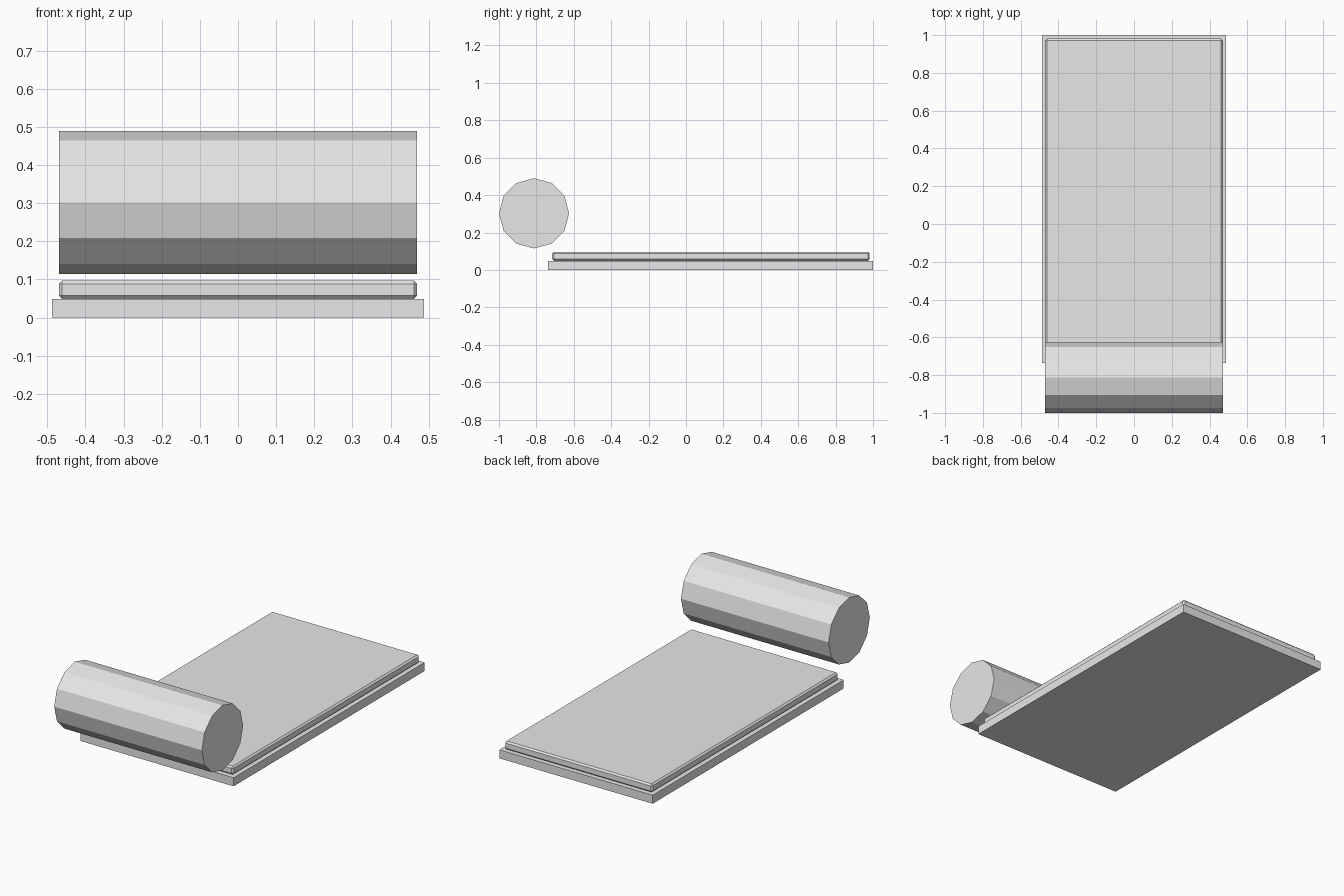
import bpy
from math import radians

cube = bpy.data.objects.get("Cube")
if cube:
    bpy.data.objects.remove(cube, do_unlink=True)

# Single plain grey
grey = bpy.data.materials.new("light_grey")
grey.use_nodes = True
colour = (0.8, 0.8, 0.8, 1)
grey.diffuse_color = colour
grey.node_tree.nodes["Principled BSDF"].inputs["Base Color"].default_value = colour


def box(name, half_x, y0, y1, z0, z1):
    bpy.ops.mesh.primitive_cube_add(size=1, location=(0, (y0 + y1) / 2, (z0 + z1) / 2))
    obj = bpy.context.object
    obj.name = name
    obj.scale = (2 * half_x, y1 - y0, z1 - z0)
    bpy.ops.object.transform_apply(location=False, rotation=False, scale=True)
    obj.data.materials.append(grey)
    return obj


# Flat base board
box("base", 0.488, -0.737, 1.0, 0, 0.049)

# Chamfered mat lying on the base
mat = box("mat", 0.47, -0.716, 0.981, 0.049, 0.097)
bevel = mat.modifiers.new("chamfer", "BEVEL")
bevel.width = 0.009
bevel.segments = 1

# Twelve-sided bolster across the front end, with corners at top and bottom
bpy.ops.mesh.primitive_cylinder_add(vertices=12, radius=0.1875, depth=0.94,
                                    location=(0, -0.8125, 0.3025),
                                    rotation=(0, radians(90), 0))
bolster = bpy.context.object
bolster.name = "bolster"
bolster.data.materials.append(grey)
